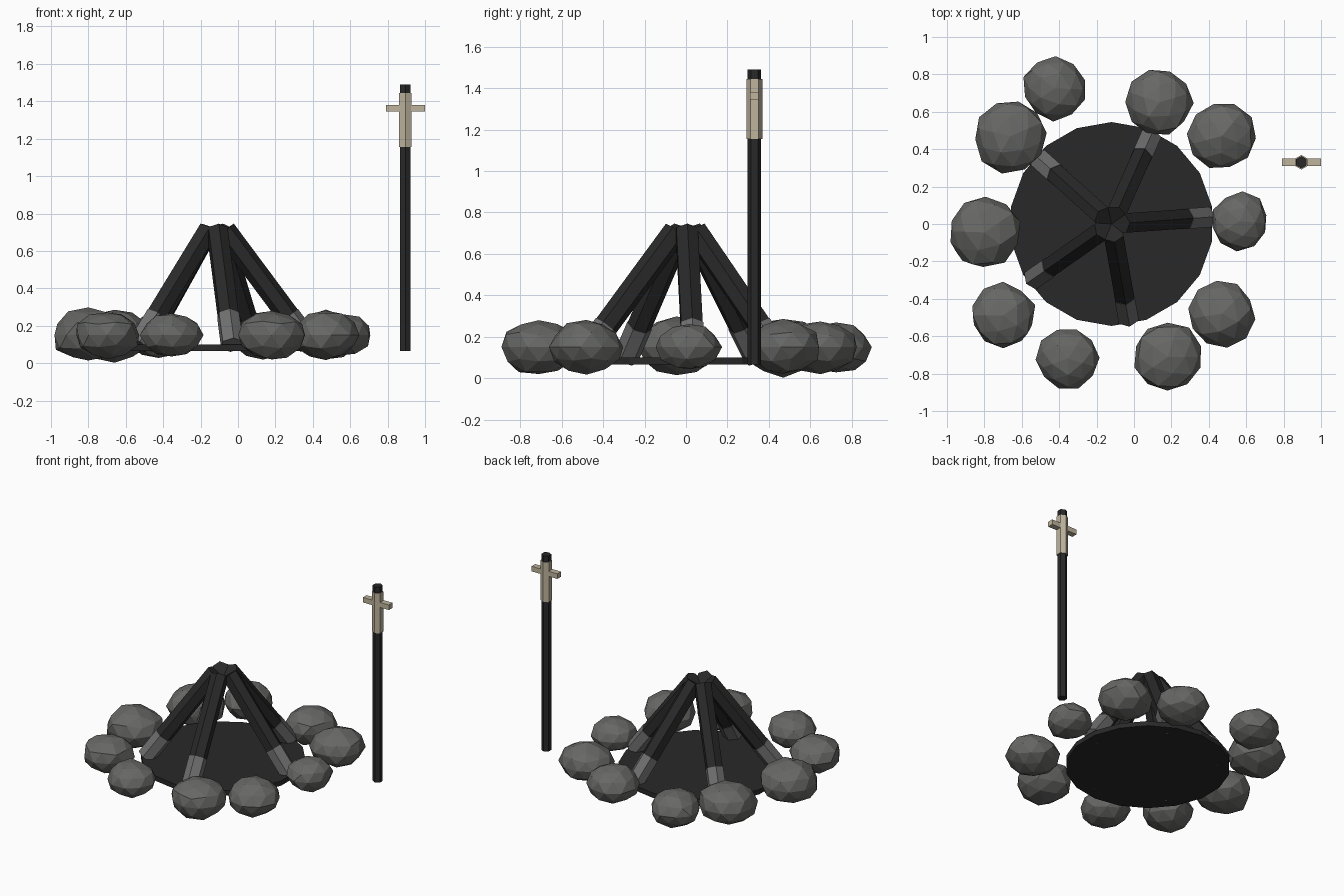
import bpy, bmesh, math, random
from mathutils import Vector

if "Cube" in bpy.data.objects:
    bpy.data.objects.remove(bpy.data.objects["Cube"])

random.seed(7)


def material(name, rgb):
    m = bpy.data.materials.new(name)
    m.diffuse_color = (*rgb, 1)
    m.use_nodes = True
    m.node_tree.nodes["Principled BSDF"].inputs["Base Color"].default_value = m.diffuse_color
    return m


CHAR = material("charcoal", (0.022, 0.022, 0.022))
ASH = material("ash grey", (0.16, 0.16, 0.16))
STONE = material("stone grey", (0.135, 0.135, 0.13))
PALE = material("pale wrap", (0.52, 0.46, 0.34))


def add_object(name, bm, mat):
    me = bpy.data.meshes.new(name)
    bm.to_mesh(me)
    bm.free()
    me.materials.append(mat)
    ob = bpy.data.objects.new(name, me)
    bpy.context.collection.objects.link(ob)
    return ob


def rod(name, a, b, radius, sides, mat):
    """Flat-sided prism from point a to point b."""
    a, b = Vector(a), Vector(b)
    bm = bmesh.new()
    bmesh.ops.create_cone(bm, cap_ends=True, segments=sides, radius1=radius,
                          radius2=radius, depth=(b - a).length)
    ob = add_object(name, bm, mat)
    ob.location = (a + b) / 2
    d = b - a
    if math.hypot(d.x, d.y) > 1e-5:
        ob.rotation_euler = d.to_track_quat('Z', 'Y').to_euler()
    return ob


CX, CY = -0.12, 0.0

# charred ground disc
rod("fire_bed", (CX, CY, 0.065), (CX, CY, 0.1), 0.545, 18, CHAR)

# leaning logs with ashy lower ends
for i, deg in enumerate((4, 66, 138, 215, 280)):
    u = Vector((math.cos(math.radians(deg)), math.sin(math.radians(deg)), 0))
    base = Vector((CX, CY, 0))
    top = base + u * 0.05 + Vector((0, 0, 0.71))
    foot = base + u * 0.505 + Vector((0, 0, 0.10))
    rod(f"log_{i}", top, foot, 0.06, 6, CHAR)
    rod(f"log_ash_end_{i}", top.lerp(foot, 0.75), top.lerp(foot, 1.004), 0.063, 6, ASH)

# ring of rough flattened stones: x, y, radius
stones = [(-0.425, 0.725, 0.175), (0.135, 0.65, 0.18), (0.47, 0.47, 0.184),
          (0.565, 0.015, 0.158), (0.47, -0.48, 0.18), (0.18, -0.71, 0.19),
          (-0.355, -0.72, 0.167), (-0.70, -0.49, 0.176), (-0.80, -0.045, 0.2),
          (-0.66, 0.47, 0.2)]
for i, (x, y, r) in enumerate(stones):
    bm = bmesh.new()
    bmesh.ops.create_icosphere(bm, subdivisions=2, radius=1)
    for v in bm.verts:
        k = r * random.uniform(0.92, 1.03)
        v.co = Vector((v.co.x * k, v.co.y * k, v.co.z * k * 0.73))
    ob = add_object(f"stone_{i}", bm, STONE)
    ob.location = (x, y, 0.15)
    ob.rotation_euler.z = random.uniform(0, math.tau)

# standing poker with pale wrap and crossbar
PX, PY = 0.895, 0.33
rod("poker_shaft", (PX, PY, 0.065), (PX, PY, 1.49), 0.033, 6, CHAR)
rod("poker_wrap", (PX, PY, 1.155), (PX, PY, 1.445), 0.039, 6, PALE)
bm = bmesh.new()
bmesh.ops.create_cube(bm, size=1)
bmesh.ops.scale(bm, vec=(0.208, 0.042, 0.037), verts=bm.verts)
add_object("poker_crossbar", bm, PALE).location = (PX, PY, 1.363)
